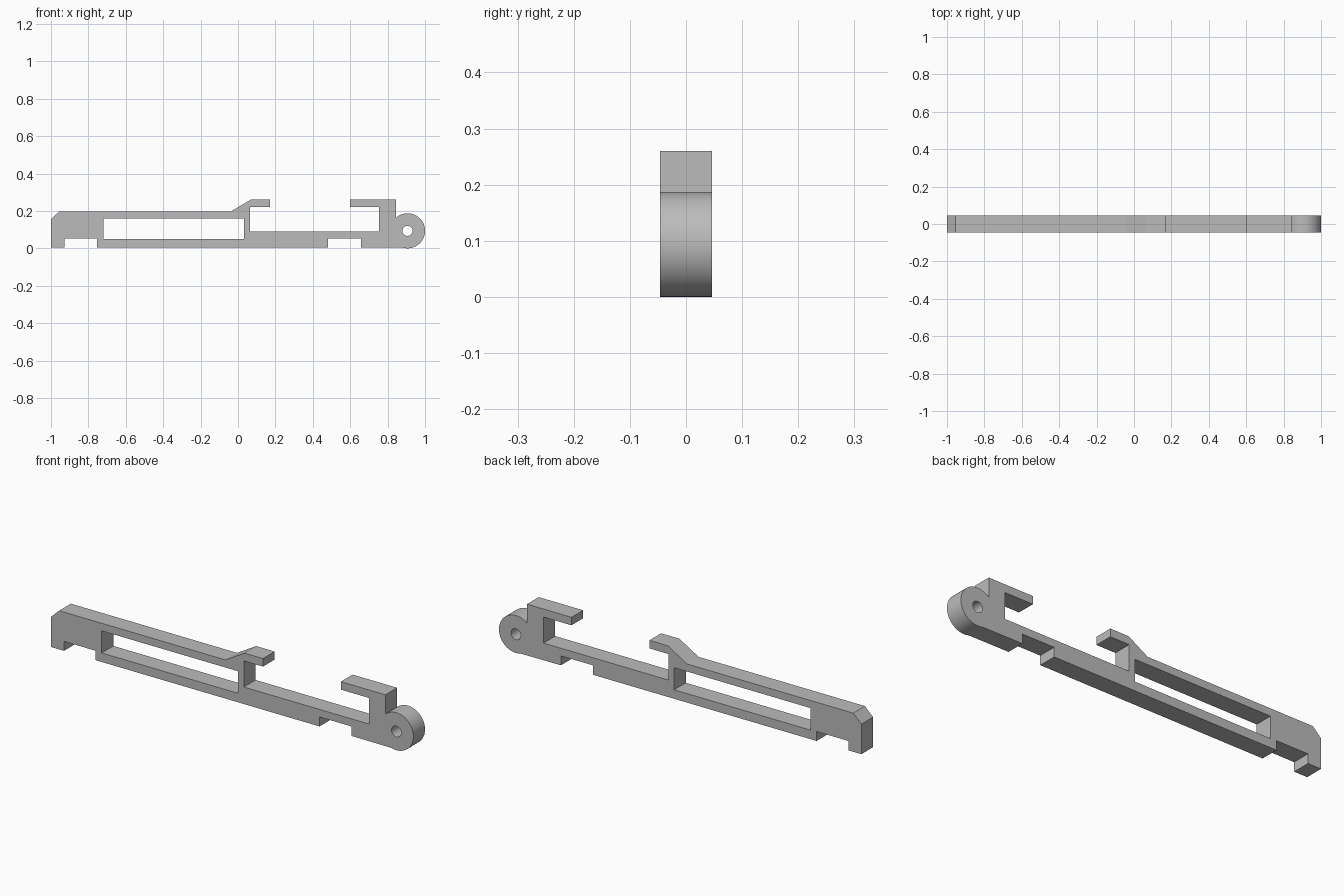
import bpy, bmesh
from math import cos, sin, radians, pi

cube = bpy.data.objects.get("Cube")
if cube:
    bpy.data.objects.remove(cube, do_unlink=True)

HALF_WIDTH = 0.046
EYE_X, EYE_Z, EYE_R, PIN_R = 0.9065, 0.0935, 0.0935, 0.027
BASE, NOTCH, RAIL, LIP, TOP = 0.005, 0.052, 0.09, 0.22, 0.26

# Flat grey plastic
grey = bpy.data.materials.new("mid grey")
grey.use_nodes = True
grey.diffuse_color = (0.5, 0.5, 0.5, 1)
grey.node_tree.nodes["Principled BSDF"].inputs["Base Color"].default_value = (0.5, 0.5, 0.5, 1)


def arc(radius, start, end, steps):
    """Points around the pivot eye, angles in degrees."""
    angles = [radians(start + (end - start) * i / steps) for i in range(steps + 1)]
    return [(EYE_X + radius * cos(a), EYE_Z + radius * sin(a)) for a in angles]


# Outer side profile: underside, pivot eye, right hook, rail, left hook, beam
underside = [(-1, BASE), (-0.928, BASE), (-0.928, NOTCH), (-0.753, NOTCH), (-0.753, BASE),
             (0.482, BASE), (0.482, NOTCH), (0.658, NOTCH), (0.658, BASE)]
pivot_eye = arc(EYE_R, -106.5, 131, 48)
right_hook = [(0.845, TOP), (0.6, TOP), (0.6, LIP), (0.754, LIP), (0.754, RAIL)]
left_hook = [(0.065, RAIL), (0.065, LIP), (0.17, LIP), (0.17, TOP), (0.068, TOP)]
beam_top = [(-0.037, 0.198), (-0.955, 0.198), (-1, 0.155)]
outline = underside + pivot_eye + right_hook + left_hook + beam_top

# Openings: long window and pin hole
window = [(-0.72, 0.05), (-0.72, 0.16), (0.033, 0.16), (0.033, 0.05)]
pin_hole = arc(PIN_R, 360, 0, 32)[:-1]

curve = bpy.data.curves.new("latch_arm", "CURVE")
curve.dimensions = "2D"
curve.fill_mode = "BOTH"
curve.extrude = HALF_WIDTH
for loop in (outline, window, pin_hole):
    spline = curve.splines.new("POLY")
    spline.points.add(len(loop) - 1)
    for point, (x, z) in zip(spline.points, loop):
        point.co = (x, z, 0, 1)
    spline.use_cyclic_u = True

# Stand the profile upright and turn it into a welded mesh
arm = bpy.data.objects.new("latch_arm", curve)
arm.rotation_euler.x = pi / 2
bpy.context.collection.objects.link(arm)
bpy.ops.object.select_all(action="DESELECT")
arm.select_set(True)
bpy.context.view_layer.objects.active = arm
bpy.ops.object.convert(target="MESH")
arm = bpy.context.object
bpy.ops.object.transform_apply(location=False, rotation=True, scale=False)

bm = bmesh.new()
bm.from_mesh(arm.data)
bmesh.ops.remove_doubles(bm, verts=bm.verts, dist=1e-5)
bmesh.ops.dissolve_limit(bm, angle_limit=radians(1), verts=bm.verts, edges=bm.edges)
bmesh.ops.triangulate(bm, faces=[f for f in bm.faces if len(f.verts) > 4])
bmesh.ops.recalc_face_normals(bm, faces=bm.faces)
bm.to_mesh(arm.data)
bm.free()

arm.data.materials.clear()
arm.data.materials.append(grey)
bpy.ops.object.shade_smooth_by_angle(angle=radians(30))
